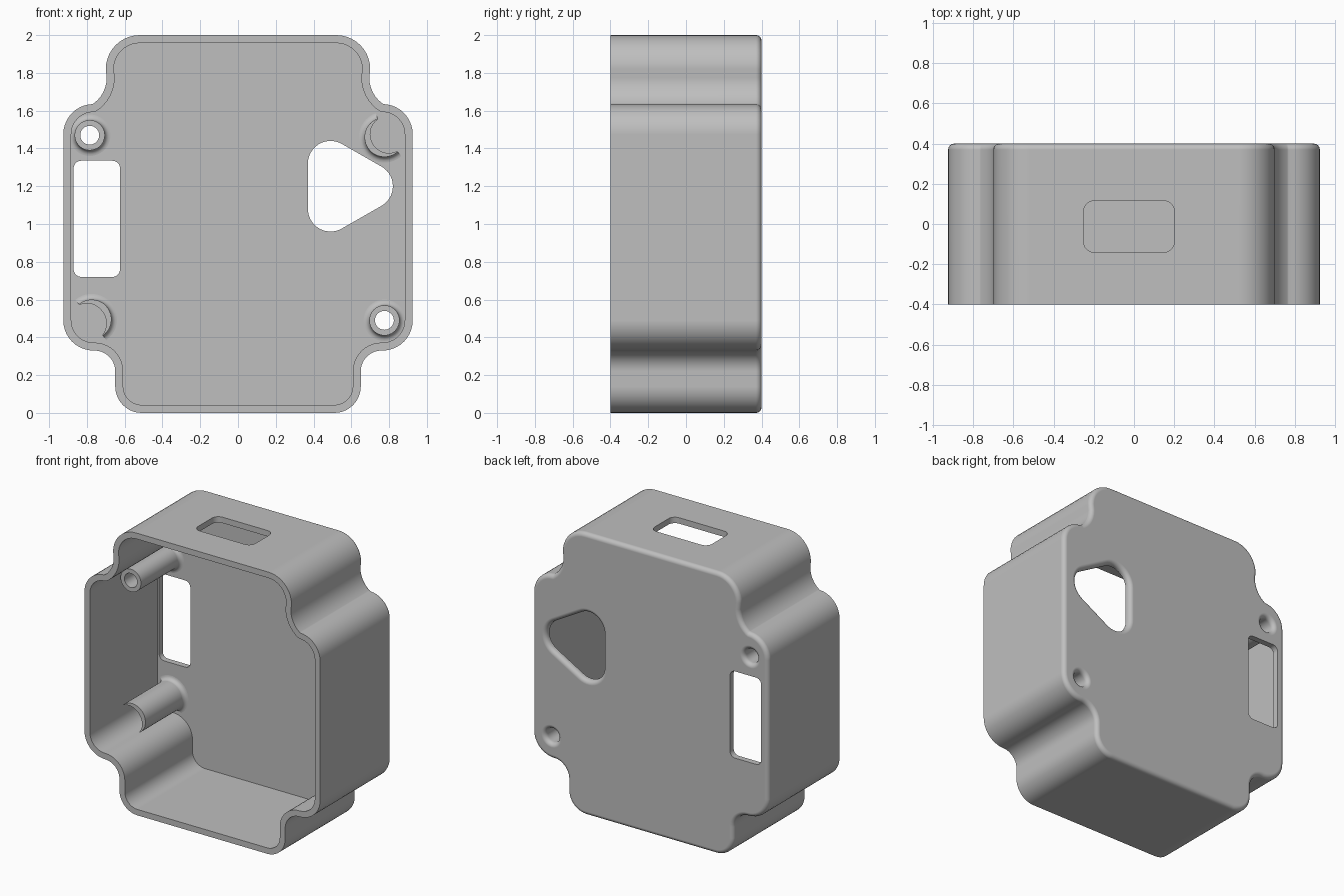
import bpy, bmesh
from math import sin, cos, radians, pi, ceil
from mathutils import Vector

cube = bpy.data.objects.get("Cube")
if cube:
    bpy.data.objects.remove(cube)

WALL = 0.042
BACK = 0.4
FLOOR = BACK - WALL
FILLET = 0.03
POST_TIP = -0.08

grey = bpy.data.materials.new("mid grey plastic")
grey.use_nodes = True
grey.diffuse_color = (0.52, 0.52, 0.52, 1)
grey.node_tree.nodes["Principled BSDF"].inputs["Base Color"].default_value = (0.52, 0.52, 0.52, 1)


def arc(cx, cy, r, a0, a1):
    n = ceil(abs(a1 - a0) / 9)
    angles = [radians(a0 + (a1 - a0) * i / n) for i in range(n + 1)]
    return [Vector((cx + r * cos(a), cy + r * sin(a))) for a in angles]


def circle(cx, cy, r):
    return arc(cx, cy, r, 180, -180)[:-1]


def rounded_box(x0, x1, y0, y1, r):
    return (arc(x1 - r, y1 - r, r, 90, 0) + arc(x1 - r, y0 + r, r, 0, -90)
            + arc(x0 + r, y0 + r, r, -90, -180) + arc(x0 + r, y1 - r, r, 180, 90))


def inset(pts, d):
    """Move a clockwise outline inward by d (outward if negative)."""
    out = []
    for i, p in enumerate(pts):
        a = (p - pts[i - 1]).normalized()
        b = (pts[(i + 1) % len(pts)] - p).normalized()
        n1, n2 = Vector((a.y, -a.x)), Vector((b.y, -b.x))
        out.append(p + (n1 + n2) * d / (1 + n1.dot(n2)))
    return out


def loft(name, rings, vertical=False):
    """Skin matching outlines placed at depths along y (or z) and cap the ends."""
    bm = bmesh.new()
    loops = [[bm.verts.new((p.x, p.y, d) if vertical else (p.x, d, p.y)) for p in pts]
             for pts, d in rings]
    for lo, hi in zip(loops, loops[1:]):
        for i in range(len(lo)):
            bm.faces.new((lo[i - 1], lo[i], hi[i], hi[i - 1]))
    bm.faces.new(loops[0])
    bm.faces.new(loops[-1])
    bmesh.ops.recalc_face_normals(bm, faces=bm.faces)
    mesh = bpy.data.meshes.new(name)
    bm.to_mesh(mesh)
    bm.free()
    mesh.materials.append(grey)
    ob = bpy.data.objects.new(name, mesh)
    bpy.context.collection.objects.link(ob)
    return ob


def quarter(steps=6):
    """Rounding steps as (rise, run) fractions of a quarter circle."""
    return [(sin(pi / 2 * k / steps), 1 - cos(pi / 2 * k / steps)) for k in range(steps + 1)]


def flared_cutter(name, pts, start):
    """Hole cutter whose exit through the back is rounded outward."""
    rings = [(pts, start)]
    rings += [(inset(pts, -FILLET * run), BACK - FILLET + FILLET * rise) for rise, run in quarter()]
    rings.append((inset(pts, -FILLET), BACK + 0.1))
    return loft(name, rings)


def finish(ob, cutters=()):
    bpy.ops.object.select_all(action='DESELECT')
    bpy.context.view_layer.objects.active = ob
    ob.select_set(True)
    for c in cutters:
        c.hide_render = True
        mod = ob.modifiers.new("cut", 'BOOLEAN')
        mod.operation, mod.solver, mod.object = 'DIFFERENCE', 'EXACT', c
        bpy.ops.object.modifier_apply(modifier=mod.name)
    bpy.ops.object.shade_smooth_by_angle(angle=radians(30))
    mod = ob.modifiers.new("even shading", 'WEIGHTED_NORMAL')
    mod.keep_sharp = True


# Case outline: right half, clockwise from the top, then mirrored
half = (arc(0.52, 1.82, 0.18, 90, 0) + arc(0.865, 1.775, 0.17, 180, 233)
        + arc(0.765, 1.475, 0.16, 88, 0) + arc(0.765, 0.49, 0.16, 0, -90)
        + arc(0.76, 0.22, 0.11, 90, 180) + arc(0.51, 0.14, 0.14, 0, -90))
outline = half + [Vector((-p.x, p.y)) for p in reversed(half)]

# Open-fronted case with rounded back edge
inner = inset(outline, WALL)
rings = [(inner, FLOOR), (inner, -BACK), (outline, -BACK)]
rings += [(inset(outline, FILLET * run), BACK - FILLET + FILLET * rise) for rise, run in quarter()]
case = loft("case", rings)

# Openings: side window, triangular window, top slot
window = rounded_box(-0.87, -0.625, 0.72, 1.335, 0.04)
triangle = (arc(0.49, 1.32, 0.12, 180, 60) + arc(0.70, 1.20, 0.12, 60, -60)
            + arc(0.49, 1.08, 0.12, -60, -180))
slot = rounded_box(-0.25, 0.20, -0.14, 0.115, 0.05)
cutters = [
    loft("window_cutter", [(window, 0.3), (window, 0.5)]),
    flared_cutter("triangle_cutter", triangle, 0.3),
    loft("slot_cutter", [(slot, 1.9), (slot, 2.1)], vertical=True),
]


def post_rings(section):
    """Section widened into a rounded foot where it meets the floor."""
    rings = [(section(0), POST_TIP)]
    rings += [(section(FILLET * run), FLOOR - FILLET + FILLET * rise) for rise, run in quarter()]
    rings.append((section(FILLET), FLOOR + 0.005))
    return rings


# Tubular screw posts, drilled through the back
for name, cx, cz in (("upper_screw_post", -0.785, 1.47), ("lower_screw_post", 0.775, 0.49)):
    post = loft(name, post_rings(lambda d: circle(cx, cz, 0.08 + d)))
    drill = flared_cutter(name + "_drill", circle(cx, cz, 0.05), -0.3)
    finish(post, [drill])
    cutters.append(drill)


def crescent(cx, cz, a0, a1, grow):
    outer = arc(cx, cz, 0.105 + grow, a0, a1)
    n = len(outer) - 1
    centre = Vector((cx, cz))
    rim = arc(cx, cz, 0.105, a0, a1)
    back = [centre + (p - centre) * (1 - (0.05 + 0.28 * sin(pi * i / n)))
            for i, p in enumerate(rim)]
    return outer + back[::-1]


# Crescent locating posts in the other two corners
for name, cx, cz, a0, a1 in (("upper_locating_post", 0.775, 1.46, 110, 312),
                             ("lower_locating_post", -0.775, 0.495, -55, 130)):
    finish(loft(name, post_rings(lambda d: crescent(cx, cz, a0, a1, d))))

finish(case, cutters)
for c in cutters:
    bpy.data.objects.remove(c)
